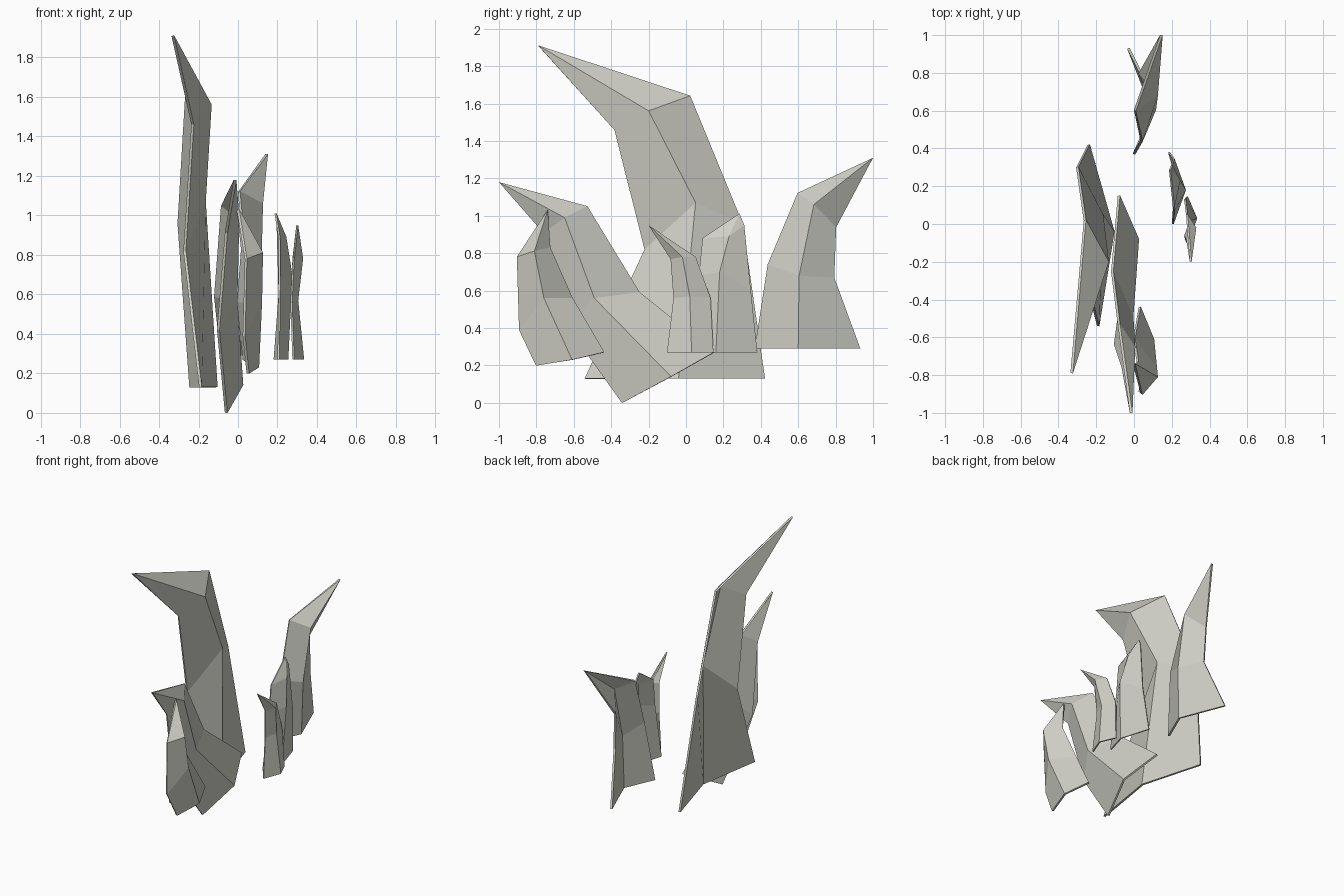
import bpy
import bmesh

cube = bpy.data.objects.get("Cube")
if cube:
    bpy.data.objects.remove(cube, do_unlink=True)

# One pale, warm grey for every shard
stone = bpy.data.materials.new("pale_stone")
stone.use_nodes = True
stone_color = (0.63, 0.63, 0.57, 1.0)
stone.diffuse_color = stone_color
stone.node_tree.nodes["Principled BSDF"].inputs["Base Color"].default_value = stone_color


def make_shard(name, front, ridge, back, tip, thickness=0.014):
    """Folded thin blade: three edge paths from base to shoulder, closing at a tip."""
    bm = bmesh.new()
    paths = [[bm.verts.new(p) for p in path] for path in (front, ridge, back)]
    point = bm.verts.new(tip)
    for left, right in zip(paths, paths[1:]):
        for i in range(len(left) - 1):
            quad = (left[i], right[i], right[i + 1], left[i + 1])
            bm.faces.new(quad)
        bm.faces.new((left[-1], right[-1], point))
    bm.normal_update()
    mesh = bpy.data.meshes.new(name)
    bm.to_mesh(mesh)
    bm.free()
    mesh.materials.append(stone)
    obj = bpy.data.objects.new(name, mesh)
    bpy.context.collection.objects.link(obj)
    shell = obj.modifiers.new("blade_thickness", "SOLIDIFY")
    shell.thickness = thickness
    shell.offset = 0.0
    return obj


# Tallest shard, curving toward the front
make_shard(
    "tall_shard",
    front=[(-.19, -.54, .13), (-.27, -.22, .82), (-.23, -.38, 1.46)],
    ridge=[(-.11, -.04, .13), (-.17, .05, 1.07), (-.14, -.20, 1.56)],
    back=[(-.24, .42, .13), (-.30, .30, .96), (-.26, .02, 1.64)],
    tip=(-.33, -.79, 1.91),
)

# Leaning shard with a tilted base
make_shard(
    "leaning_shard",
    front=[(-.06, -.34, .0), (-.10, -.64, .42), (-.06, -.76, .91)],
    ridge=[(.02, -.08, .14), (-.01, -.49, .56), (.0, -.65, .99)],
    back=[(-.08, .15, .27), (-.115, -.25, .59), (-.08, -.53, 1.05)],
    tip=(-.015, -1.0, 1.18),
)

# Short upright shard at the front
make_shard(
    "front_shard",
    front=[(.05, -.80, .20), (.03, -.89, .39), (.04, -.90, .78)],
    ridge=[(.10, -.61, .23), (.115, -.76, .56), (.12, -.81, .81)],
    back=[(.03, -.44, .27), (.0, -.61, .56), (.02, -.73, .83)],
    tip=(.0, -.74, 1.03),
)

# Shard at the rear, curving backward
make_shard(
    "rear_shard",
    front=[(.0, .37, .29), (.04, .44, .74), (.005, .60, 1.12)],
    ridge=[(.10, .60, .29), (.11, .605, .68), (.12, .685, 1.06)],
    back=[(-.03, .93, .29), (.04, .79, .67), (.03, .80, .94)],
    tip=(.145, 1.0, 1.31),
)

# Two small shards on the left side
make_shard(
    "small_inner_shard",
    front=[(.205, .0, .27), (.21, .07, .68), (.21, .09, .88)],
    ridge=[(.25, .16, .27), (.27, .18, .70), (.24, .23, .89)],
    back=[(.185, .38, .27), (.21, .345, .60), (.20, .31, .95)],
    tip=(.19, .285, 1.01),
    thickness=0.01,
)
make_shard(
    "small_outer_shard",
    front=[(.28, -.10, .27), (.27, -.065, .56), (.28, -.08, .77)],
    ridge=[(.33, .03, .27), (.30, .02, .57), (.325, -.02, .78)],
    back=[(.28, .145, .27), (.27, .13, .56), (.28, .05, .78)],
    tip=(.30, -.20, .95),
    thickness=0.01,
)
